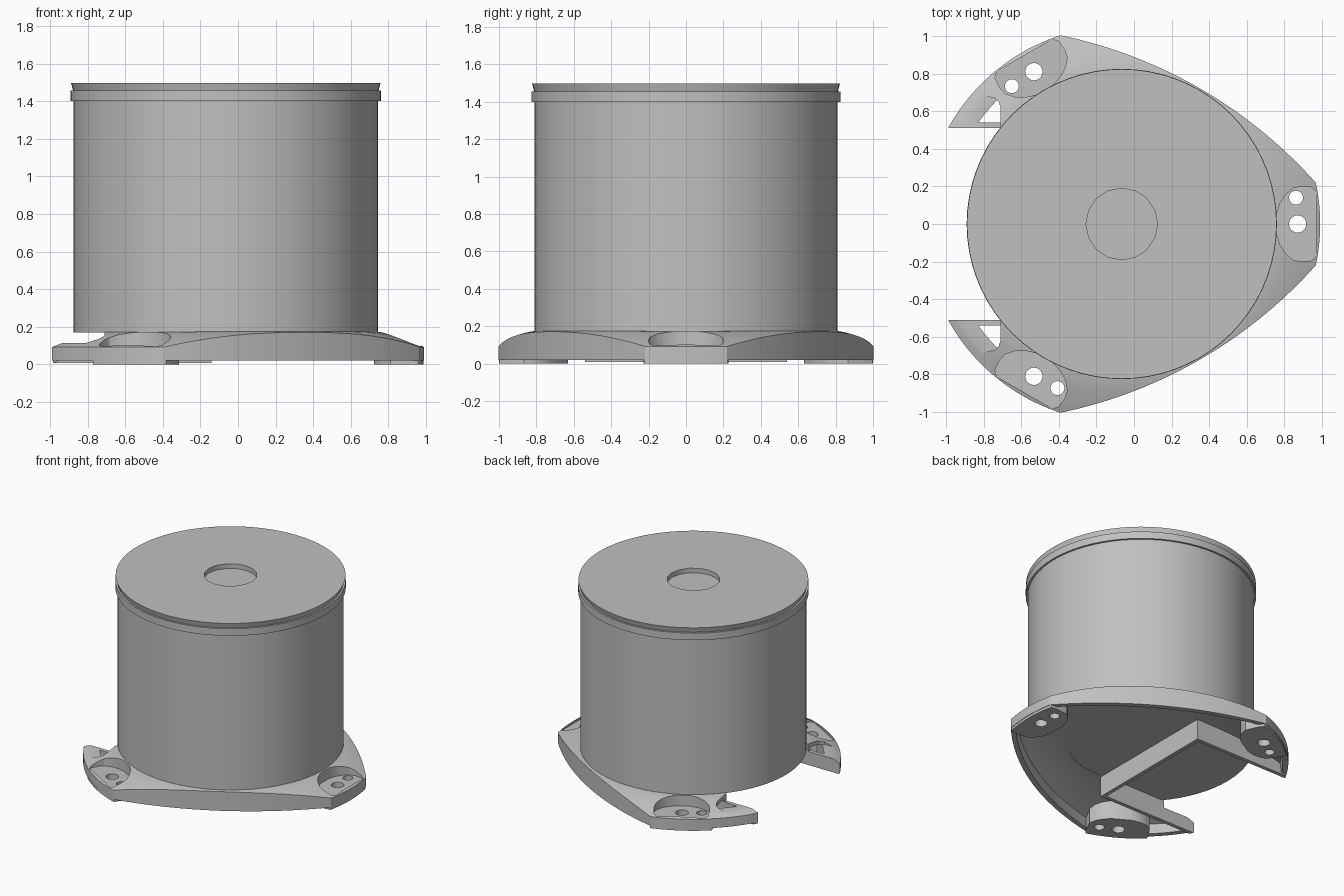
import bpy, bmesh, math
from mathutils import Matrix, Vector

cube = bpy.data.objects.get("Cube")
if cube:
    bpy.data.objects.remove(cube, do_unlink=True)

CX = -0.065          # axis of the drum
R_FOOT = 1.055       # reach of the feet
FEET = (0, 120, 240)

grey = bpy.data.materials.new("plain grey")
grey.use_nodes = True
colour = (0.53, 0.53, 0.53, 1)
grey.diffuse_color = colour
grey.node_tree.nodes["Principled BSDF"].inputs["Base Color"].default_value = colour


def finish(bm, name):
    bmesh.ops.recalc_face_normals(bm, faces=bm.faces)
    me = bpy.data.meshes.new(name)
    bm.to_mesh(me)
    bm.free()
    me.materials.append(grey)
    ob = bpy.data.objects.new(name, me)
    bpy.context.collection.objects.link(ob)
    return ob


def loft(name, rings, closed=False):
    """Skin between rings of points; closed joins last ring to first, else caps."""
    bm = bmesh.new()
    loops = [[bm.verts.new(p) for p in ring] for ring in rings]
    n = len(loops[0])
    pairs = list(zip(loops, loops[1:])) + ([(loops[-1], loops[0])] if closed else [])
    for a, b in pairs:
        for i in range(n):
            j = (i + 1) % n
            bm.faces.new((a[i], a[j], b[j], b[i]))
    if not closed:
        bm.faces.new(loops[0])
        bm.faces.new(loops[-1])
    return finish(bm, name)


def polar(r, z, a):
    return Vector((CX + r * math.cos(a), r * math.sin(a), z))


def lathe(name, profile, n=72, closed=False):
    angles = [math.tau * i / n for i in range(n)]
    return loft(name, [[polar(r, z, a) for a in angles] for r, z in profile], closed)


def prism(name, pts, z0, z1):
    return loft(name, [[(x, y, z) for x, y in pts] for z in (z0, z1)])


def box(name, x0, x1, y0, y1, z0, z1):
    return prism(name, [(x0, y0), (x1, y0), (x1, y1), (x0, y1)], z0, z1)


def boolean(ob, other, op):
    mod = ob.modifiers.new(op, 'BOOLEAN')
    mod.operation, mod.solver, mod.object = op, 'EXACT', other
    bpy.ops.object.select_all(action='DESELECT')
    bpy.context.view_layer.objects.active = ob
    ob.select_set(True)
    bpy.ops.object.modifier_apply(modifier=mod.name)
    bpy.data.objects.remove(other, do_unlink=True)


def smooth(ob, angle=30):
    bpy.ops.object.select_all(action='DESELECT')
    bpy.context.view_layer.objects.active = ob
    ob.select_set(True)
    bpy.ops.object.shade_smooth_by_angle(angle=math.radians(angle))


# Base outline: round at the feet, shallow arcs between them, open at the left
def outline(deg):
    phi = math.radians(abs(deg - 60) if deg <= 180 else abs(deg - 300))
    if phi >= math.radians(48):
        return R_FOOT
    mid, half, flat = 0.832, R_FOOT * math.sin(math.radians(48)), R_FOOT * math.cos(math.radians(48))
    sag = mid - flat
    rho = (half ** 2 + sag ** 2) / (2 * sag)
    c = mid - rho
    return c * math.cos(phi) + math.sqrt(rho ** 2 - (c * math.sin(phi)) ** 2)


def dome(r):
    t = max(0, (r - 0.8) / (R_FOOT - 0.8))
    return 0.176 - 0.083 * t ** 1.4


DEGS = range(0, 360, 2)


def base_ring(fn):
    return [polar(*fn(outline(d)), math.radians(d)) for d in DEGS]


def top_rings(drop=0.0):
    def at(t):
        def fn(R):
            r = 0.78 + (R - drop - 0.78) * t
            return r, dome(r) - drop
        return fn
    return [base_ring(at(t)) for t in (0, 0.2, 0.4, 0.6, 0.8, 0.9, 1)]


# Hollow base shell
def ceiling(t):
    def fn(R):
        r = 0.52 + (R - 0.05 - 0.52) * t
        return r, 0.168 - 0.075 * t ** 2.2
    return fn


inner = [base_ring(ceiling(t)) for t in (1, 0.85, 0.7, 0.5, 0.3, 0.15, 0)]
shell = ([base_ring(lambda R: (0.52, 0.176))] + top_rings()
         + [base_ring(lambda R: (R, 0.02)), base_ring(lambda R: (R - 0.04, 0.02))] + inner)
base = loft("base", shell, closed=True)


def solid():
    """Filled form of the base, used to trim the parts inside it."""
    return loft("trim", [base_ring(lambda R: (R - 0.004, -0.05))] + top_rings(0.004)[::-1])


# Foot plan, rotated to each foot; grow widens it
def foot_plan(deg, grow=0.0):
    half = [(0.822, 0.05), (0.842, 0.11), (0.87, 0.155), (0.91, 0.19), (0.95, 0.2),
            (1.01, 0.195), (1.035, 0.17)]
    pts = half + [(x, -y) for x, y in reversed(half)]
    a, mid = math.radians(deg), 0.93
    out = []
    for x, y in pts:
        x = x + grow * (-1 if x < mid else 0.6)
        y = y + math.copysign(grow * 0.8, y)
        out.append((CX + x * math.cos(a) - y * math.sin(a), x * math.sin(a) + y * math.cos(a)))
    return out


# Solid foot bosses
for deg in FEET:
    boss = prism("boss", foot_plan(deg, 0.035), 0.0, 0.3)
    boolean(boss, solid(), 'INTERSECT')
    boolean(base, boss, 'UNION')

# Slot wall under the drum, then the slot itself
wall = box("wall", -1.3, -0.14, -0.54, 0.54, 0.008, 0.169)
boolean(wall, solid(), 'INTERSECT')
boolean(base, wall, 'UNION')
boolean(base, box("slot", -1.4, -0.17, -0.51, 0.51, -0.2, 0.4), 'DIFFERENCE')

# Lowered landing with rounded corners beside the slot
for s in (1, -1):
    plan = [(-1.3, 0.3), (-0.71, 0.3), (-0.71, 0.62), (-0.72, 0.65), (-0.74, 0.67), (-0.78, 0.677), (-1.3, 0.677)]
    boolean(base, prism("landing", [(x, s * y) for x, y in plan], 0.115, 0.4), 'DIFFERENCE')

# Foot pockets with a large and a small screw hole
for deg in FEET:
    boolean(base, prism("pocket", foot_plan(deg), 0.088, 0.4), 'DIFFERENCE')
    for radius, reach, turn in ((0.046, 0.935, 0), (0.037, 0.937, 8.6)):
        c = polar(reach, 0, math.radians(deg + turn))
        ring = [(c.x + radius * math.cos(math.tau * i / 24), c.y + radius * math.sin(math.tau * i / 24))
                for i in range(24)]
        boolean(base, prism("hole", ring, -0.2, 0.3), 'DIFFERENCE')
smooth(base, 25)

# Drum, its upper band and the flared lid with a round recess
drum = lathe("drum", [(0.81, 0.17), (0.81, 1.46)])
band = lathe("band", [(0.80, 1.40), (0.825, 1.40), (0.825, 1.456), (0.80, 1.456)], closed=True)
lid = lathe("lid", [(0.812, 1.4565), (0.823, 1.497)])
boolean(lid, lathe("recess", [(0.19, 1.3), (0.19, 1.6)], n=16), 'DIFFERENCE')
for ob in (drum, band, lid):
    smooth(ob)
